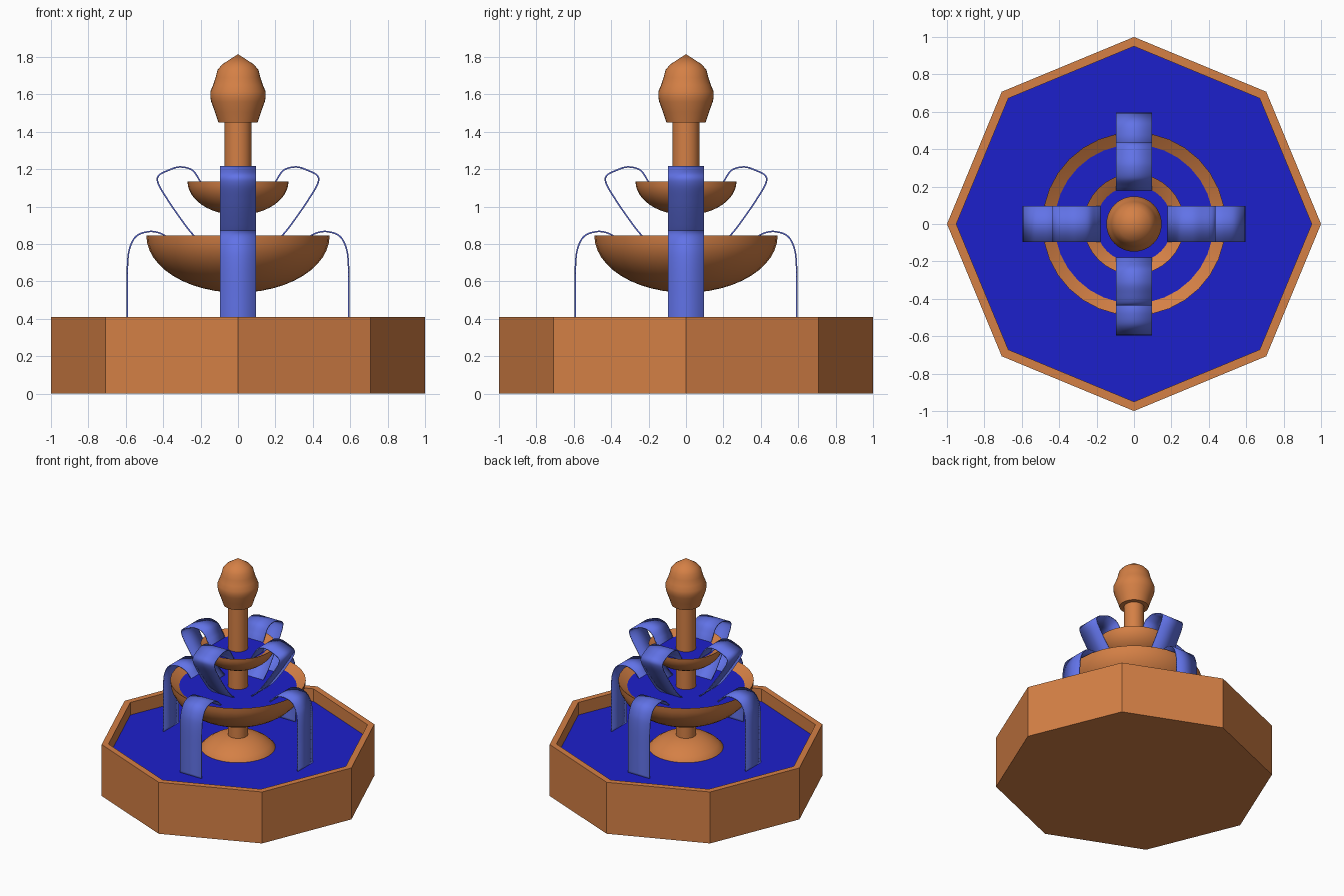
import bpy, bmesh, math
from mathutils import Vector, Matrix

if "Cube" in bpy.data.objects:
    bpy.data.objects.remove(bpy.data.objects["Cube"])


def material(name, rgb):
    m = bpy.data.materials.new(name)
    m.diffuse_color = (*rgb, 1)
    m.use_nodes = True
    m.node_tree.nodes["Principled BSDF"].inputs["Base Color"].default_value = m.diffuse_color
    return m


STONE = material("terracotta", (0.66, 0.215, 0.06))
WATER = material("pool_water", (0.012, 0.014, 0.60))
STREAM = material("falling_water", (0.12, 0.17, 0.80))


def finish(name, bm, mat, smooth=True):
    bmesh.ops.remove_doubles(bm, verts=bm.verts, dist=1e-5)
    bmesh.ops.recalc_face_normals(bm, faces=bm.faces)
    me = bpy.data.meshes.new(name)
    bm.to_mesh(me)
    bm.free()
    ob = bpy.data.objects.new(name, me)
    bpy.context.collection.objects.link(ob)
    me.materials.append(mat)
    if smooth:
        bpy.ops.object.select_all(action='DESELECT')
        ob.select_set(True)
        bpy.context.view_layer.objects.active = ob
        bpy.ops.object.shade_smooth_by_angle(angle=math.radians(30))
    return ob


def lathe(name, profile, mat, sides=32, smooth=True):
    """Revolve (radius, height) points around z."""
    bm = bmesh.new()
    vs = [bm.verts.new((r, 0, z)) for r, z in profile]
    es = [bm.edges.new(p) for p in zip(vs, vs[1:])]
    bmesh.ops.spin(bm, geom=vs + es, cent=(0, 0, 0), axis=(0, 0, 1),
                   angle=math.tau, steps=sides, use_merge=True)
    return finish(name, bm, mat, smooth)


def disc(name, radius, z, mat, sides=32):
    bm = bmesh.new()
    bmesh.ops.create_circle(bm, cap_ends=True, radius=radius, segments=sides,
                            matrix=Matrix.Translation((0, 0, z)))
    return finish(name, bm, mat, False)


def bowl(name, radius, rim_z, depth, inner_r, water_z):
    """Rounded outside, sloping lip inside, filled with water."""
    n = 12
    prof = [(radius * math.sin(a), rim_z - depth * math.cos(a))
            for a in (i / n * math.pi / 2 for i in range(n + 1))]
    prof += [(inner_r, water_z), (inner_r * 0.7, water_z - depth * 0.25), (0, water_z - depth * 0.4)]
    lathe(name, prof, STONE)
    disc(name + "_water", inner_r, water_z, WATER)


def smooth_path(pts, steps=8):
    """Catmull-Rom curve through the points."""
    p = [Vector(q) for q in pts]
    p = [2 * p[0] - p[1]] + p + [2 * p[-1] - p[-2]]
    out = []
    for a, b, c, d in zip(p, p[1:], p[2:], p[3:]):
        for i in range(steps):
            t = i / steps
            out.append(0.5 * (2 * b + (c - a) * t + (2 * a - 5 * b + 4 * c - d) * t * t
                              + (3 * b - 3 * c + d - a) * t ** 3))
    return out + [p[-2]]


def streams(name, pts, half_width=0.095, thick=0.008):
    """Four curved sheets of water, one per side."""
    path = smooth_path(pts)
    for k in range(4):
        bm = bmesh.new()
        rows = [[bm.verts.new((r, s * half_width, z)) for s in (-1, 1)] for r, z in path]
        for a, b in zip(rows, rows[1:]):
            bm.faces.new((a[0], b[0], b[1], a[1]))
        bm.transform(Matrix.Rotation(k * math.pi / 2, 4, 'Z'))
        ob = finish(f"{name}_{k + 1}", bm, STREAM)
        mod = ob.modifiers.new("thickness", 'SOLIDIFY')
        mod.thickness = thick
        mod.offset = 0


# octagonal basin and its pool
lathe("basin", [(0, 0), (1, 0), (1, 0.41), (0.95, 0.41), (0.95, 0.05), (0, 0.05)],
      STONE, 8, smooth=False)
disc("basin_water", 0.95, 0.31, WATER, 8)

# domed foot and central column
lathe("foot", [(0.29, 0.05), (0.285, 0.27), (0.27, 0.31), (0.235, 0.345), (0.18, 0.38),
               (0.12, 0.403), (0.06, 0.413), (0, 0.415)], STONE)
lathe("column", [(0, 0.3), (0.072, 0.3), (0.072, 1.47), (0, 1.47)], STONE)

# two bowls
bowl("lower_bowl", 0.49, 0.845, 0.305, 0.425, 0.80)
bowl("upper_bowl", 0.27, 1.135, 0.18, 0.205, 1.10)

# finial
lathe("finial", [(0, 1.45), (0.105, 1.45), (0.123, 1.505), (0.143, 1.56), (0.148, 1.585),
                 (0.148, 1.615), (0.133, 1.65), (0.12, 1.69), (0.11, 1.73), (0.085, 1.76),
                 (0, 1.815)], STONE)

# water streams spilling from each bowl
streams("upper_stream", [(0.18, 1.09), (0.205, 1.14), (0.245, 1.195), (0.31, 1.212),
                         (0.37, 1.195), (0.425, 1.165), (0.425, 1.12), (0.375, 1.035),
                         (0.31, 0.94), (0.245, 0.855), (0.18, 0.795)])
streams("lower_stream", [(0.34, 0.79), (0.385, 0.84), (0.43, 0.862), (0.48, 0.866),
                         (0.54, 0.845), (0.575, 0.79), (0.59, 0.70), (0.592, 0.50), (0.592, 0.30)])
